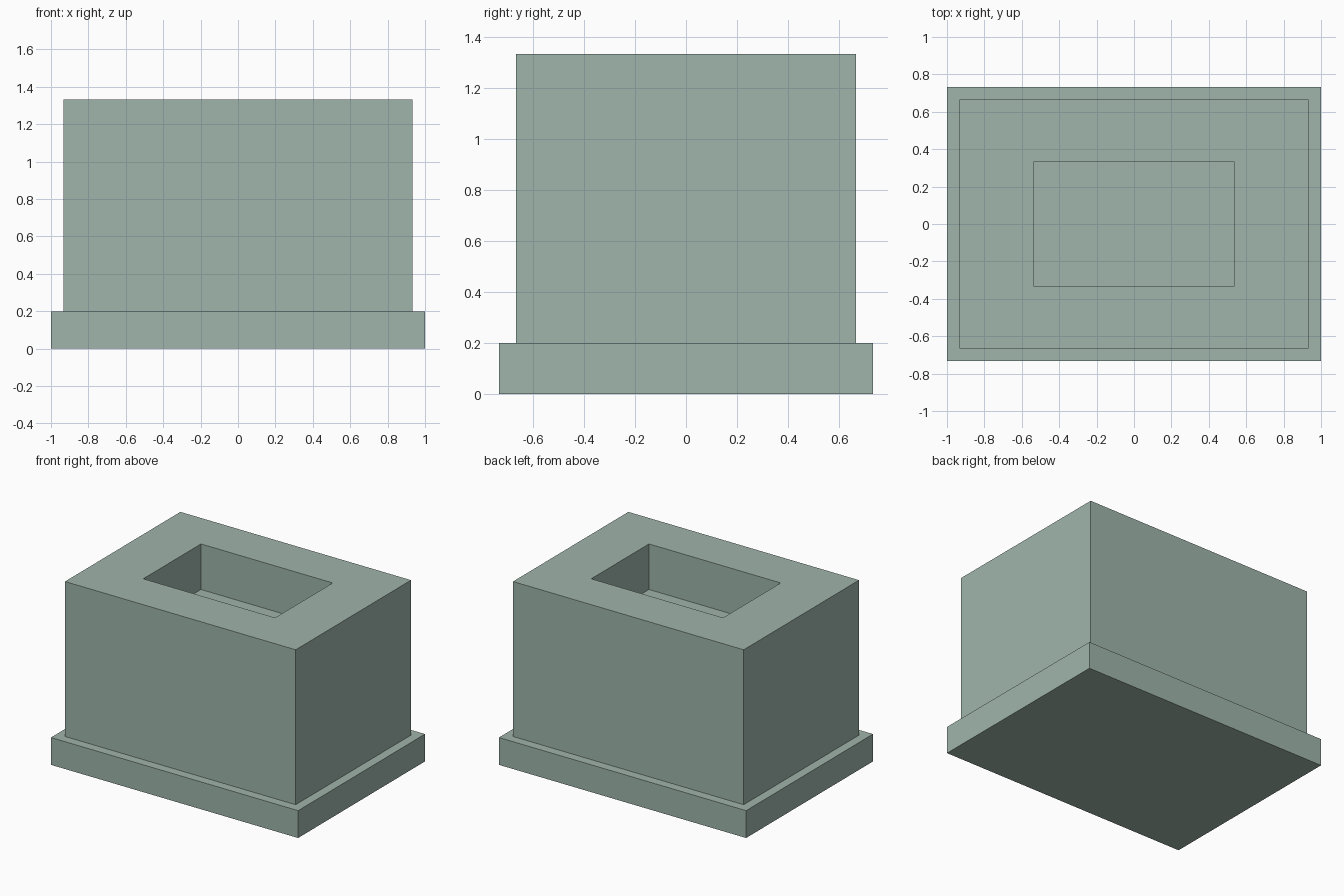
import bpy, bmesh

if "Cube" in bpy.data.objects:
    bpy.data.objects.remove(bpy.data.objects["Cube"])

U = 1 / 15  # design unit

mat = bpy.data.materials.new("sage_green")
mat.diffuse_color = (0.35, 0.46, 0.41, 1)
mat.use_nodes = True
mat.node_tree.nodes["Principled BSDF"].inputs["Base Color"].default_value = mat.diffuse_color


def box(bm, hx, hy, z0, z1):
    """Box centred in x and y, from z0 to z1."""
    for v in bmesh.ops.create_cube(bm, size=2)["verts"]:
        v.co = (v.co.x * hx, v.co.y * hy, z1 if v.co.z > 0 else z0)


def finish(bm, name):
    bmesh.ops.recalc_face_normals(bm, faces=bm.faces)
    mesh = bpy.data.meshes.new(name)
    bm.to_mesh(mesh)
    bm.free()
    mesh.materials.append(mat)
    obj = bpy.data.objects.new(name, mesh)
    bpy.context.collection.objects.link(obj)


# Base plate
bm = bmesh.new()
box(bm, 15 * U, 11 * U, 0, 3 * U)
finish(bm, "base_plate")

# Block with a rectangular pocket sunk into its top
bm = bmesh.new()
box(bm, 14 * U, 10 * U, 3 * U, 20 * U)
top = max(bm.faces, key=lambda f: f.calc_center_median().z)
bmesh.ops.inset_region(bm, faces=[top], thickness=0.2)
for v in top.verts:  # pocket rim
    v.co.x = 8 * U if v.co.x > 0 else -8 * U
    v.co.y = 5 * U if v.co.y > 0 else -5 * U
floor = bmesh.ops.extrude_discrete_faces(bm, faces=[top])["faces"][0]
for v in floor.verts:  # pocket floor
    v.co.z = 15 * U
finish(bm, "pocketed_block")
